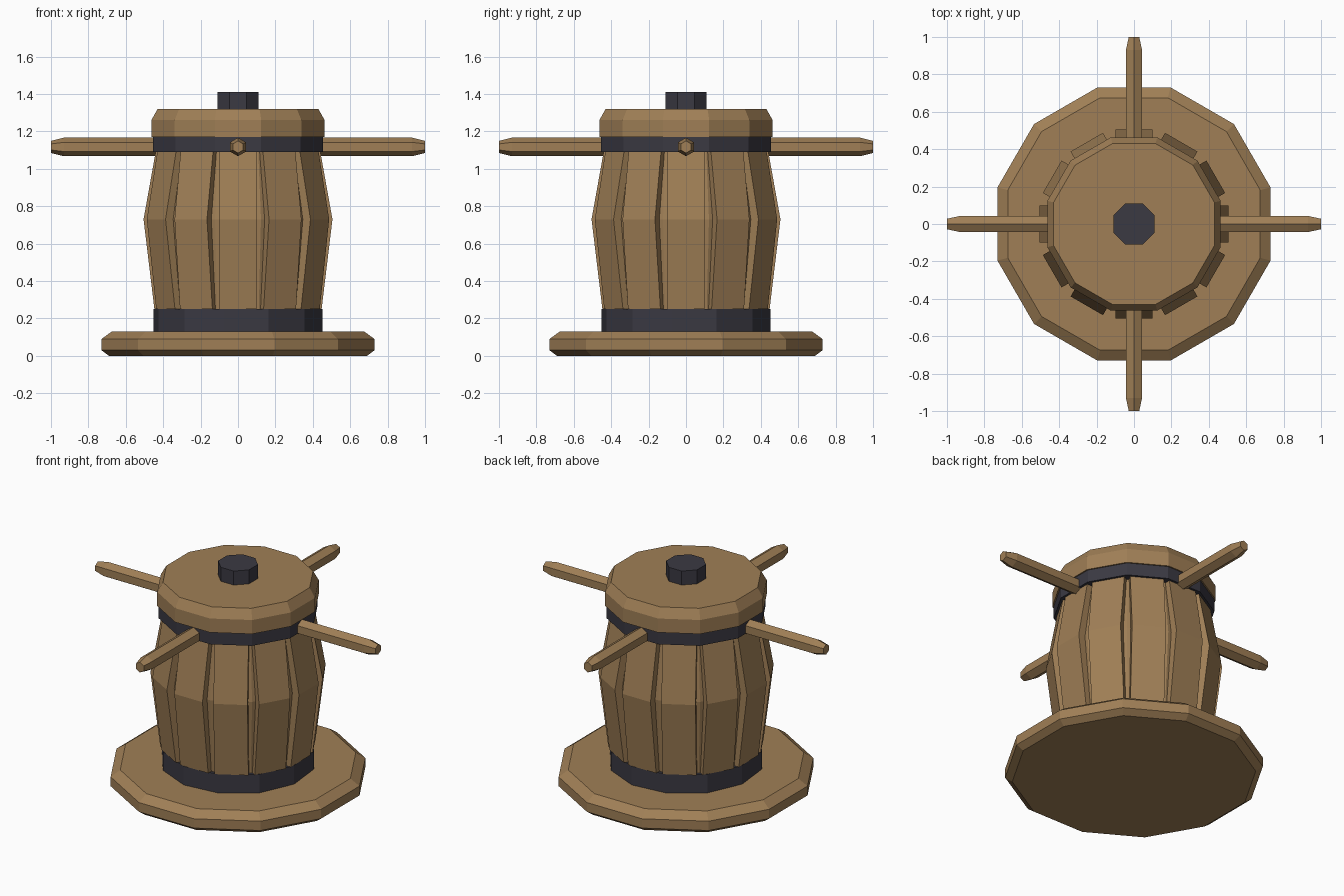
import bpy, bmesh
from math import cos, sin, pi, radians
from mathutils import Matrix

cube = bpy.data.objects.get("Cube")
if cube:
    bpy.data.objects.remove(cube, do_unlink=True)


def make_material(name, rgb):
    mat = bpy.data.materials.new(name)
    mat.use_nodes = True
    mat.diffuse_color = (*rgb, 1)
    mat.node_tree.nodes["Principled BSDF"].inputs["Base Color"].default_value = (*rgb, 1)
    return mat


wood = make_material("oak wood", (0.35, 0.212, 0.093))
iron = make_material("dark iron", (0.043, 0.041, 0.055))


def loft(name, rings, mat, matrix=Matrix()):
    """Skin a stack of equal-sized point rings, with flat end caps."""
    bm = bmesh.new()
    loops = [[bm.verts.new(p) for p in ring] for ring in rings]
    n = len(loops[0])
    for low, high in zip(loops, loops[1:]):
        for i in range(n):
            j = (i + 1) % n
            bm.faces.new((low[i], low[j], high[j], high[i]))
    bm.faces.new(loops[0][::-1])
    bm.faces.new(loops[-1])
    bmesh.ops.recalc_face_normals(bm, faces=bm.faces)
    bm.transform(matrix)
    mesh = bpy.data.meshes.new(name)
    bm.to_mesh(mesh)
    bm.free()
    mesh.materials.append(mat)
    obj = bpy.data.objects.new(name, mesh)
    bpy.context.collection.objects.link(obj)
    return obj


def prism(name, profile, mat, sides=12, turn=15, matrix=Matrix()):
    """Turned part from (radius to flat, height) pairs."""
    rings = []
    for r, z in profile:
        r /= cos(pi / sides)
        angles = [radians(turn) + 2 * pi * i / sides for i in range(sides)]
        rings.append([(r * cos(a), r * sin(a), z) for a in angles])
    return loft(name, rings, mat, matrix)


# Round plinth and lower iron hoop
prism("base_plate", [(0.69, 0), (0.73, 0.03), (0.73, 0.09), (0.675, 0.13)], wood)
prism("lower_hoop", [(0.441, 0.12), (0.441, 0.25)], iron, turn=21)

# Barrel core seen between the staves
prism("barrel_core", [(0.41, 0.2), (0.458, 0.73), (0.40, 1.12)], wood)

# Raised staves around the barrel
half, thick = 0.1, 0.06
for k in range(12):
    rings = [[(r - thick, -half, z), (r, -half, z), (r, half, z), (r - thick, half, z)]
             for r, z in ((0.447, 0.25), (0.505, 0.73), (0.435, 1.12))]
    loft(f"stave_{k + 1}", rings, wood, Matrix.Rotation(k * pi / 6, 4, "Z"))

# Upper hoop, lid and top knob
prism("upper_hoop", [(0.455, 1.09), (0.455, 1.17)], iron)
prism("lid", [(0.463, 1.17), (0.463, 1.26), (0.43, 1.32)], wood)
prism("top_knob", [(0.11, 1.31), (0.11, 1.41)], iron, sides=8, turn=22.5)

# Four hexagonal push bars with tapered tips
lay_flat = Matrix.Rotation(pi / 2, 4, "Y")
for k in range(4):
    place = Matrix.Translation((0, 0, 1.117)) @ Matrix.Rotation(k * pi / 2, 4, "Z") @ lay_flat
    prism(f"push_bar_{k + 1}", [(0.043, 0.3), (0.043, 0.93), (0.028, 1.0)], wood,
          sides=6, turn=0, matrix=place)
